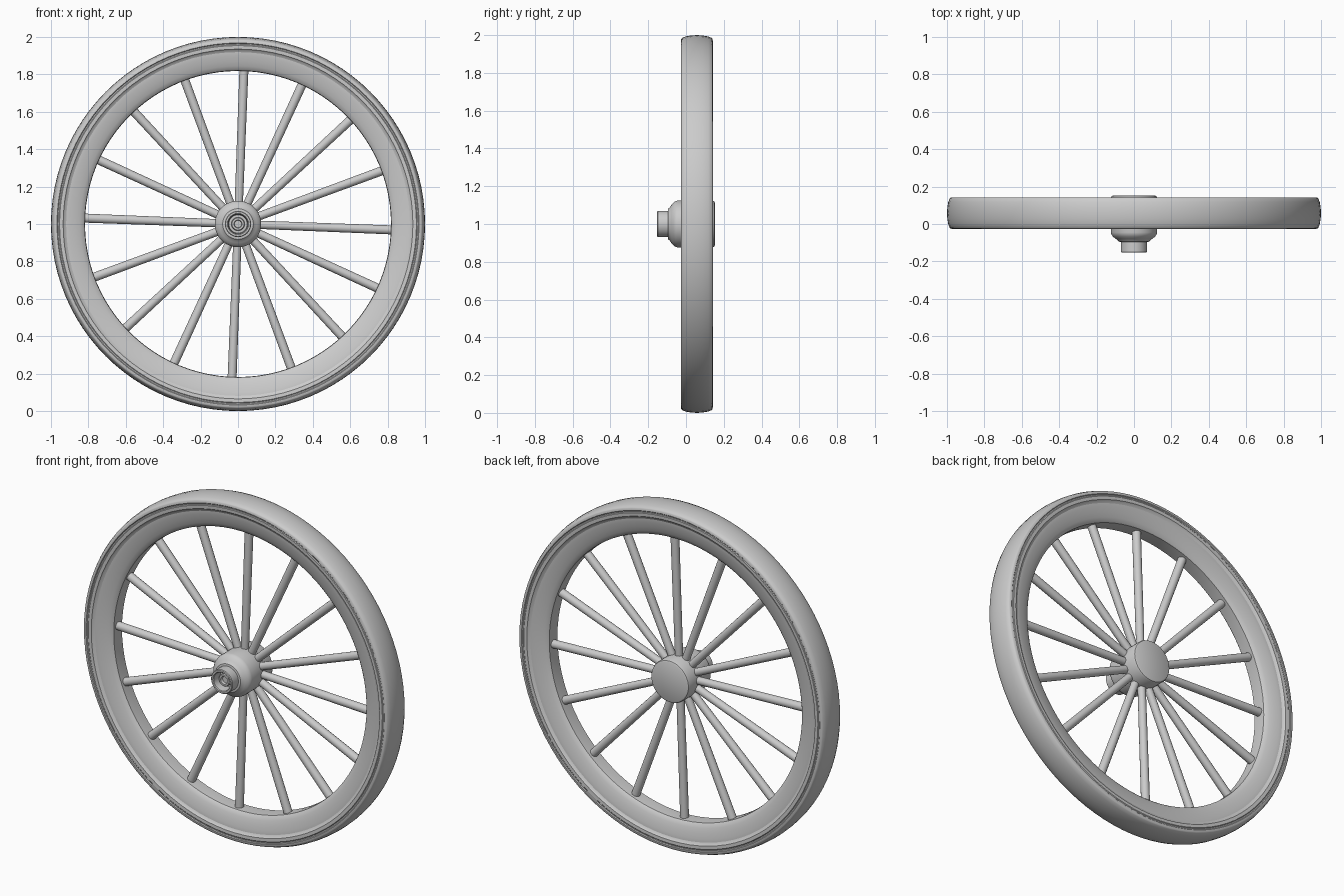
import bpy, bmesh, math
from mathutils import Matrix, Vector

if "Cube" in bpy.data.objects:
    bpy.data.objects.remove(bpy.data.objects["Cube"])

CENTRE_Z = 1.0
MID_Y = 0.058          # centre plane of tyre and spokes


def finish(name, bm, angle=35):
    bmesh.ops.recalc_face_normals(bm, faces=bm.faces)
    mesh = bpy.data.meshes.new(name)
    bm.to_mesh(mesh)
    bm.free()
    ob = bpy.data.objects.new(name, mesh)
    bpy.context.collection.objects.link(ob)
    ob.location.z = CENTRE_Z
    bpy.ops.object.select_all(action='DESELECT')
    ob.select_set(True)
    bpy.context.view_layer.objects.active = ob
    bpy.ops.object.shade_smooth_by_angle(angle=math.radians(angle))
    return ob


def lathe(name, profile, segs, closed=False):
    """Turn (radius, y) points around the wheel axis."""
    bm = bmesh.new()
    rings = []
    for r, y in profile:
        if r == 0:
            rings.append([bm.verts.new((0, y, 0))] * segs)
        else:
            rings.append([bm.verts.new((r * math.cos(2 * math.pi * i / segs), y,
                                        r * math.sin(2 * math.pi * i / segs)))
                          for i in range(segs)])
    pairs = list(zip(rings, rings[1:]))
    if closed:
        pairs.append((rings[-1], rings[0]))
    for a, b in pairs:
        for i in range(segs):
            j = (i + 1) % segs
            quad = list(dict.fromkeys((a[i], a[j], b[j], b[i])))
            bm.faces.new(quad)
    return finish(name, bm)


def mirrored(half):
    """Half profile of (radius, offset) mirrored across the wheel plane."""
    front = [(r, MID_Y - d) for r, d in half]
    back = [(r, MID_Y + d) for r, d in reversed(half) if d > 0]
    return front + back


# Tyre: gently crowned tread, rounded shoulders and a shallow side groove
lathe("tyre", mirrored([
    (1.0, 0), (0.998, 0.03), (0.993, 0.06), (0.985, 0.079), (0.98, 0.083),
    (0.968, 0.084), (0.964, 0.08), (0.958, 0.08), (0.954, 0.083),
    (0.935, 0.082), (0.93, 0.076), (0.915, 0.07), (0.915, 0)]), 96, closed=True)

# Rim: sides curve in to a flat inner band
lathe("rim", mirrored([
    (0.94, 0), (0.94, 0.072), (0.93, 0.073), (0.90, 0.069), (0.87, 0.062),
    (0.845, 0.054), (0.828, 0.046), (0.82, 0.038), (0.818, 0)]), 96, closed=True)

# Hub: rear cap, barrel and domed front shoulder
lathe("hub", [
    (0, 0.153), (0.112, 0.153), (0.12, 0.149), (0.124, 0.14), (0.124, -0.045),
    (0.121, -0.056), (0.113, -0.067), (0.10, -0.078), (0.088, -0.086),
    (0.082, -0.094), (0.07, -0.096), (0, -0.096)], 48)

# Hub nose: hollow sleeve
lathe("hub_sleeve", [
    (0.07, -0.09), (0.07, -0.149), (0.066, -0.153), (0.057, -0.153),
    (0.053, -0.149), (0.049, -0.11), (0.049, -0.09)], 40, closed=True)

# Axle end seated inside the sleeve
lathe("axle_end", [
    (0.036, -0.09), (0.036, -0.125), (0.032, -0.13), (0.022, -0.13),
    (0.019, -0.115), (0, -0.115)], 32)

# Spokes
bm = bmesh.new()
r0, r1 = 0.09, 0.828
for i in range(16):
    spin = Matrix.Rotation(math.radians(2.2 + 22.5 * i), 4, 'Y')
    place = Matrix.Translation(Vector((0, MID_Y, 0))) @ spin @ \
        Matrix.Translation(Vector((0, 0, (r0 + r1) / 2)))
    bmesh.ops.create_cone(bm, cap_ends=True, segments=16, radius1=0.022,
                          radius2=0.024, depth=r1 - r0, matrix=place)
finish("spokes", bm)
